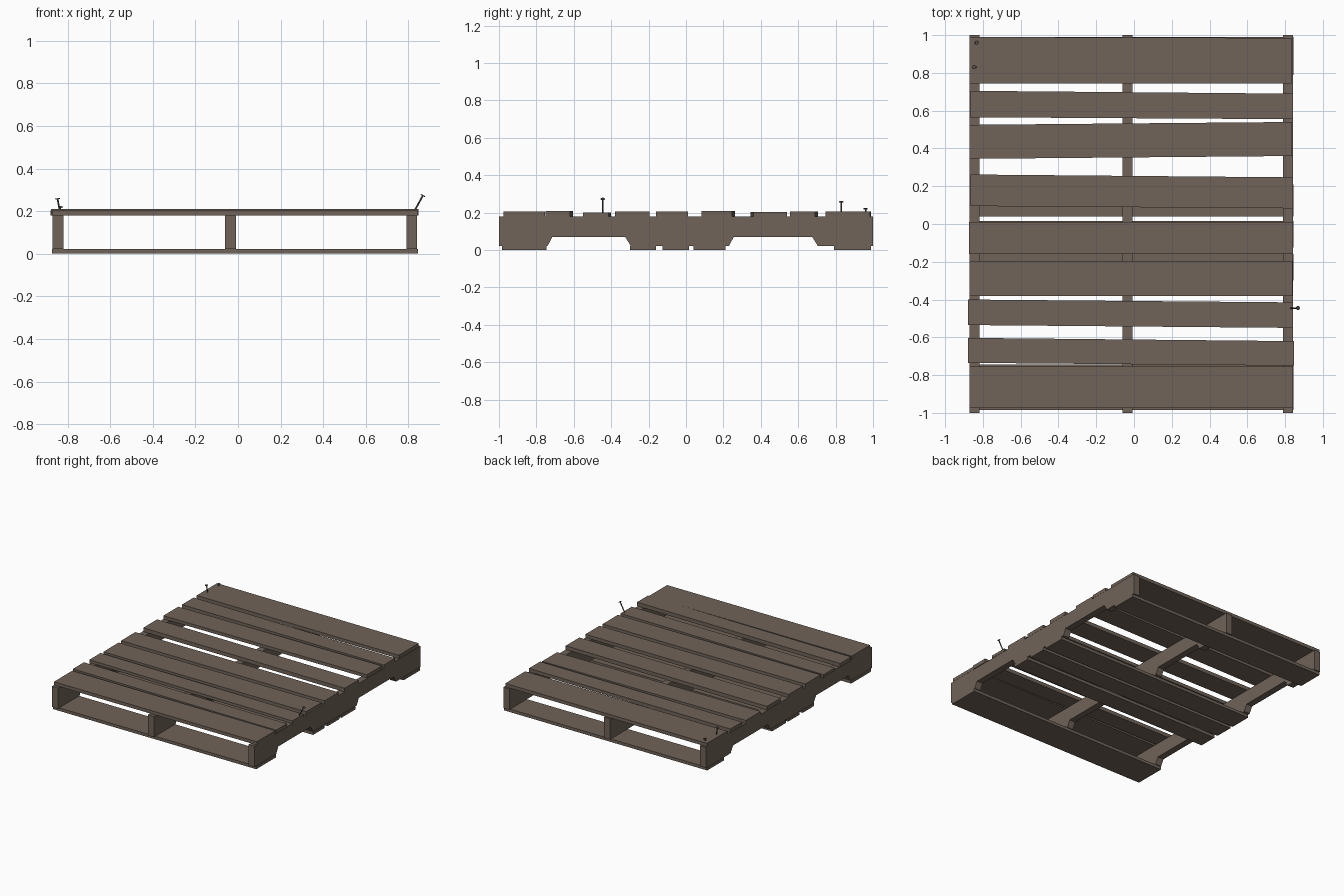
import bpy, bmesh
from mathutils import Vector

cube = bpy.data.objects.get("Cube")
if cube:
    bpy.data.objects.remove(cube, do_unlink=True)


def material(name, rgb):
    m = bpy.data.materials.new(name)
    m.use_nodes = True
    m.diffuse_color = (*rgb, 1)
    m.node_tree.nodes["Principled BSDF"].inputs["Base Color"].default_value = (*rgb, 1)
    return m


wood = material("weathered wood", (0.16, 0.125, 0.098))
iron = material("dark iron", (0.09, 0.08, 0.072))


def prism(name, outline, push, mat):
    """Extrude a closed outline of points along a vector."""
    bm = bmesh.new()
    face = bm.faces.new([bm.verts.new(p) for p in outline])
    ext = bmesh.ops.extrude_face_region(bm, geom=[face])
    moved = [g for g in ext["geom"] if isinstance(g, bmesh.types.BMVert)]
    bmesh.ops.translate(bm, verts=moved, vec=push)
    bmesh.ops.recalc_face_normals(bm, faces=bm.faces)
    mesh = bpy.data.meshes.new(name)
    bm.to_mesh(mesh)
    bm.free()
    mesh.materials.append(mat)
    ob = bpy.data.objects.new(name, mesh)
    bpy.context.collection.objects.link(ob)
    return ob


def board(name, x0, x1, left, right, z0, z1):
    """Plank whose two ends have their own (low, high) y range."""
    outline = [(x0, left[0], z0), (x1, right[0], z0),
               (x1, right[1], z0), (x0, left[1], z0)]
    return prism(name, outline, (0, 0, z1 - z0), wood)


# Three notched stringers running front to back
side = [(-1, .022), (-.74, .022), (-.715, .07), (-.325, .07), (-.295, .022),
        (.23, .022), (.255, .07), (.675, .07), (.705, .022), (1, .022),
        (1, .18), (-1, .18)]
for label, x in (("right", -.87), ("middle", -.06), ("left", .79)):
    prism(label + "_stringer", [(x, y, z) for y, z in side], (.051, 0, 0), wood)

# Top deck boards, slightly skewed: x range, left-end and right-end y, top height
deck = [(-.87, .835, (.745, .99), (.745, .985), .206),
        (-.868, .842, (.565, .705), (.555, .69), .206),
        (-.872, .836, (.345, .525), (.36, .54), .204),
        (-.866, .842, (.095, .262), (.083, .247), .209),
        (-.874, .842, (-.16, .01), (-.16, .01), .206),
        (-.87, .84, (-.38, -.195), (-.38, -.195), .206),
        (-.88, .843, (-.535, -.40), (-.55, -.415), .202),
        (-.878, .847, (-.735, -.603), (-.75, -.62), .209),
        (-.87, .842, (-.975, -.755), (-.975, -.755), .205)]
for i, (x0, x1, l, r, top) in enumerate(deck):
    board("top_board_%d" % (i + 1), x0, x1, l, r, .18, top)

# Bottom boards
for i, span in enumerate([(-.985, -.745), (-.3, -.16), (-.125, .015),
                          (.04, .21), (.79, .99)]):
    board("bottom_board_%d" % (i + 1), -.872, .844, span, span, 0, .023)


# Loose nails: thin shank with a flat round head
def nail(name, base, tip):
    base, tip = Vector(base), Vector(tip)
    axis = tip - base
    turn = axis.to_track_quat("Z", "Y")
    for part, r, depth, at in (("shank", .004, axis.length, (base + tip) / 2),
                               ("head", .011, .005, tip)):
        bpy.ops.mesh.primitive_cylinder_add(vertices=8, radius=r, depth=depth,
                                            location=at,
                                            rotation=turn.to_euler())
        ob = bpy.context.object
        ob.name = name + "_" + part
        ob.data.materials.append(iron)


nail("side_nail", (.825, -.445, .195), (.868, -.445, .273))
nail("corner_nail_tall", (-.835, .83, .19), (-.847, .83, .258))
nail("corner_nail_short", (-.84, .96, .19), (-.832, .96, .221))
